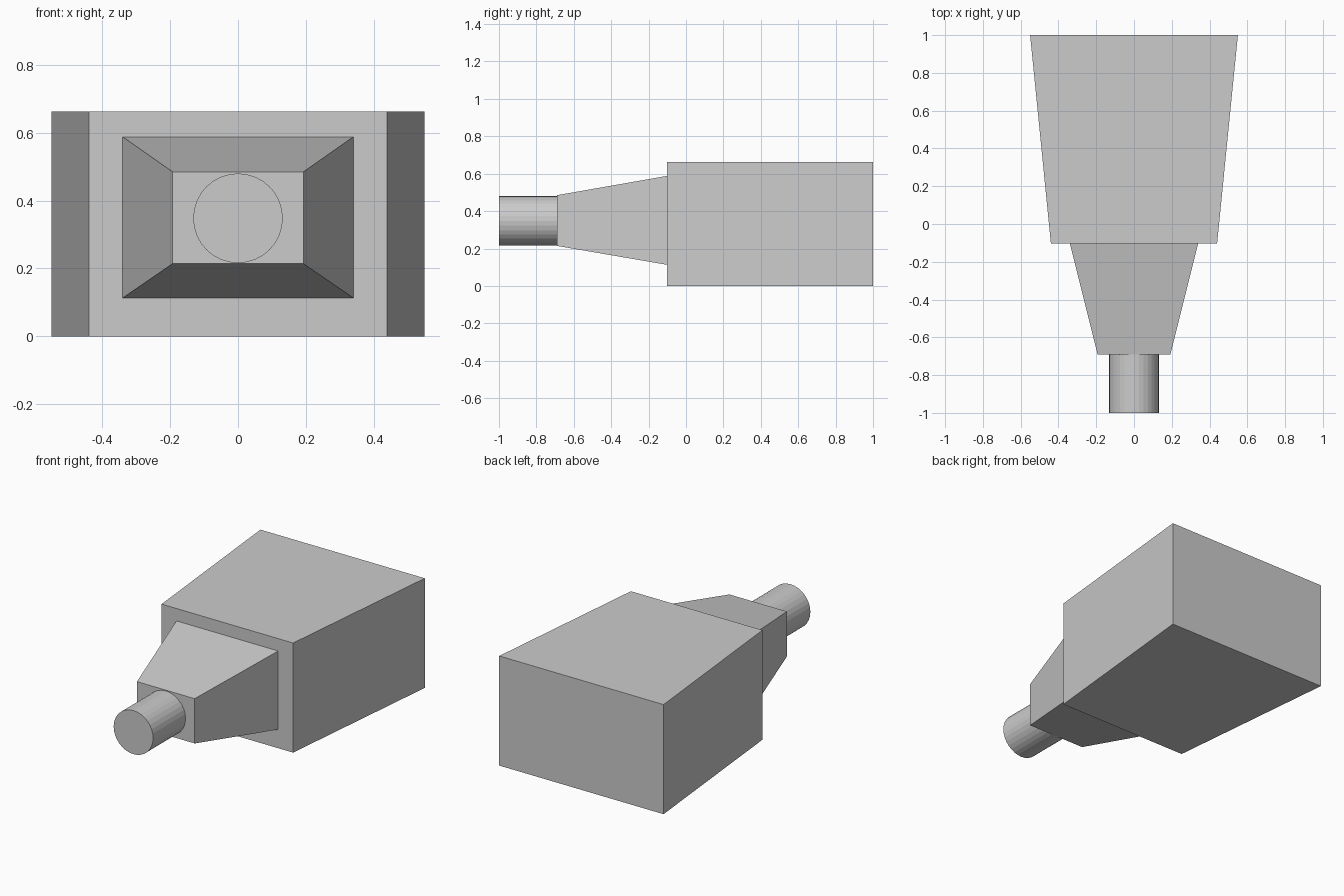
import bpy, bmesh
from math import pi
from mathutils import Matrix

if "Cube" in bpy.data.objects:
    bpy.data.objects.remove(bpy.data.objects["Cube"])


def tapered_block(name, front, back):
    """Block between two rectangles, each given as (y, half width, z low, z high)."""
    bm = bmesh.new()
    rings = []
    for y, w, lo, hi in (front, back):
        rings.append([bm.verts.new((x, y, z))
                      for x, z in ((-w, lo), (w, lo), (w, hi), (-w, hi))])
    a, b = rings
    bm.faces.new(a)
    bm.faces.new(b[::-1])
    for i in range(4):
        j = (i + 1) % 4
        bm.faces.new((a[i], b[i], b[j], a[j]))
    return finish(name, bm)


def finish(name, bm):
    bmesh.ops.recalc_face_normals(bm, faces=bm.faces)
    mesh = bpy.data.meshes.new(name)
    bm.to_mesh(mesh)
    bm.free()
    obj = bpy.data.objects.new(name, mesh)
    bpy.context.collection.objects.link(obj)
    return obj


# Main body, wider at the back
tapered_block("body", (-0.102, 0.44, 0, 0.663), (1, 0.55, 0, 0.663))

# Tapered neck
tapered_block("neck", (-0.69, 0.193, 0.214, 0.485), (-0.102, 0.34, 0.113, 0.588))

# Round stub at the front
bm = bmesh.new()
bmesh.ops.create_cone(bm, cap_ends=True, segments=32, radius1=0.132, radius2=0.132,
                      depth=0.31,
                      matrix=Matrix.Translation((0, -0.845, 0.348)) @ Matrix.Rotation(pi / 2, 4, 'X'))
finish("stub", bm)
